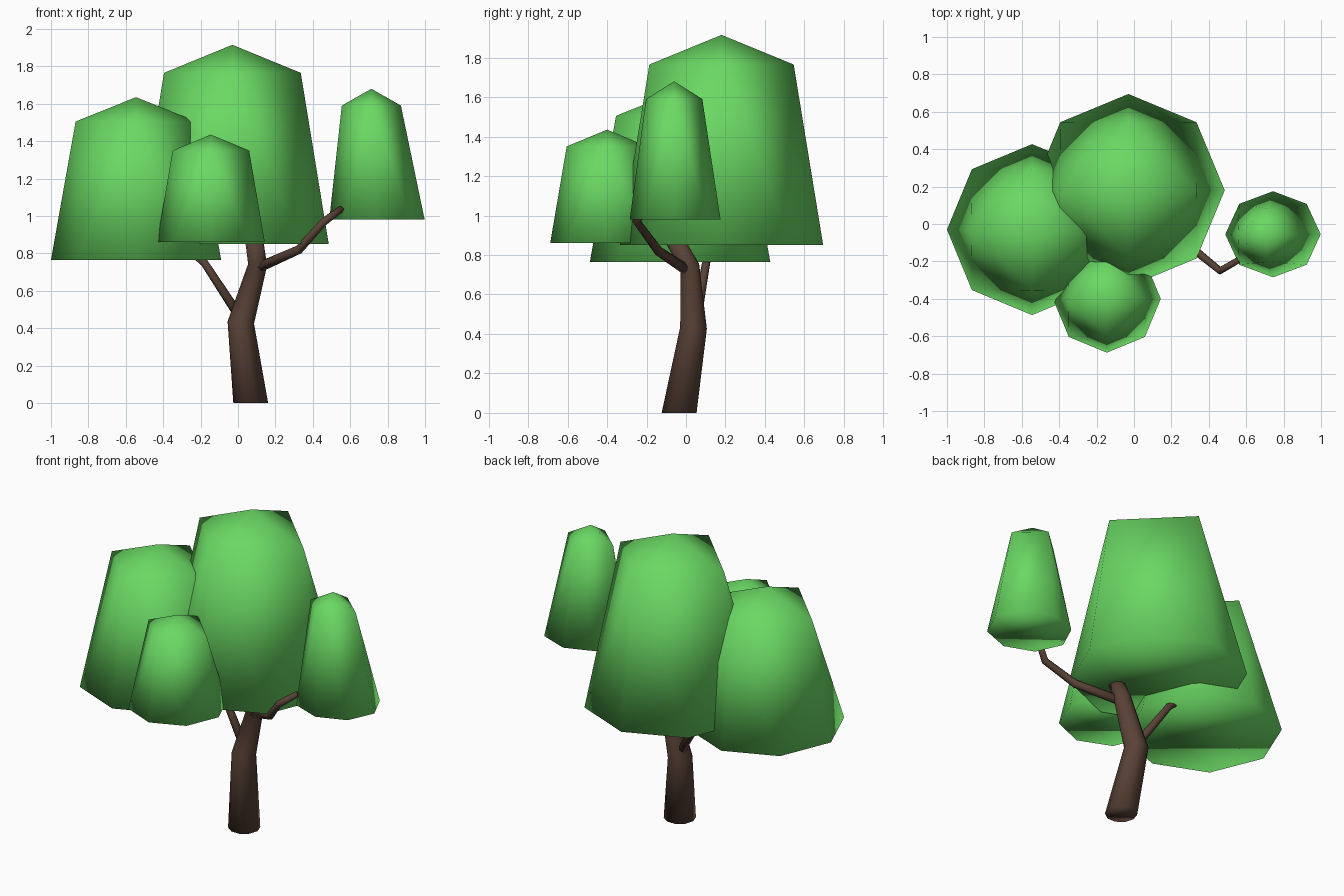
import bpy
import bmesh
from math import cos, sin, pi
from mathutils import Vector

cube = bpy.data.objects.get("Cube")
if cube:
    bpy.data.objects.remove(cube, do_unlink=True)


def material(name, colour):
    mat = bpy.data.materials.new(name)
    mat.use_nodes = True
    mat.diffuse_color = (*colour, 1)
    mat.node_tree.nodes["Principled BSDF"].inputs["Base Color"].default_value = (*colour, 1)
    return mat


LEAF = material("leaf green", (0.145, 0.69, 0.125))
BARK = material("bark brown", (0.098, 0.054, 0.037))


def finish(bm, name, mat):
    bmesh.ops.recalc_face_normals(bm, faces=bm.faces)
    for face in bm.faces:
        face.smooth = True
    mesh = bpy.data.meshes.new(name)
    bm.to_mesh(mesh)
    bm.free()
    mesh.materials.append(mat)
    obj = bpy.data.objects.new(name, mesh)
    bpy.context.collection.objects.link(obj)
    return obj


def crown(name, base, size, shoulder_z, top, shoulder=0.71):
    """Faceted dome: eight-sided base, four-point shoulder and an apex."""
    bm = bmesh.new()
    rx, ry = size
    low = [bm.verts.new((base[0] + rx * cos(i * pi / 4),
                         base[1] + ry * sin(i * pi / 4), base[2])) for i in range(8)]
    high = [bm.verts.new((top[0] + shoulder * rx * cos(i * pi / 2),
                          top[1] + shoulder * ry * sin(i * pi / 2), shoulder_z)) for i in range(4)]
    apex = bm.verts.new(top)
    for i in range(4):
        a, b = high[i], high[(i + 1) % 4]
        left, mid, right = low[2 * i], low[2 * i + 1], low[(2 * i + 2) % 8]
        for tri in ((a, b, apex), (left, mid, a), (mid, b, a), (mid, right, b)):
            bm.faces.new(tri)
    bm.faces.new(low[::-1])
    return finish(bm, name, LEAF)


def limb(name, points, radii, sides=8, level_start=False):
    """Tapered tube with closed ends through a few points."""
    bm = bmesh.new()
    pts = [Vector(p) for p in points]
    rings = []
    for i, (p, r) in enumerate(zip(pts, radii)):
        before = (p - pts[i - 1]).normalized() if i else Vector()
        after = (pts[i + 1] - p).normalized() if i + 1 < len(pts) else Vector()
        axis = (before + after).normalized()
        if i == 0 and level_start:
            axis = Vector((0, 0, 1))
        u = Vector((0, 1, 0)).cross(axis).normalized()
        v = axis.cross(u)
        rings.append([bm.verts.new(p + r * (u * cos(k * 2 * pi / sides) + v * sin(k * 2 * pi / sides)))
                      for k in range(sides)])
    for a, b in zip(rings, rings[1:]):
        for k in range(sides):
            n = (k + 1) % sides
            bm.faces.new((a[k], a[n], b[n], b[k]))
    bm.faces.new(rings[0][::-1])
    bm.faces.new(rings[-1])
    return finish(bm, name, BARK)


# Foliage
crown("main_crown", (-0.03, 0.18, 0.85), (0.515, 0.515), 1.765, (-0.03, 0.18, 1.915))
crown("right_crown", (-0.545, -0.03, 0.765), (0.455, 0.457), 1.505, (-0.545, -0.03, 1.635))
crown("front_crown", (-0.145, -0.40, 0.86), (0.288, 0.288), 1.35, (-0.145, -0.40, 1.435))
crown("left_crown", (0.743, -0.055, 0.98), (0.255, 0.23), 1.59, (0.713, -0.06, 1.68), 0.62)

# Trunk and branches
limb("trunk", [(0.068, -0.035, 0), (0.015, 0.038, 0.43), (0.105, 0.02, 0.74), (0.085, -0.06, 0.88)],
     [0.093, 0.071, 0.051, 0.048], 10, True)
limb("left_branch", [(0.10, 0.01, 0.72), (0.325, -0.14, 0.82), (0.46, -0.25, 0.97), (0.555, -0.195, 1.04)],
     [0.028, 0.024, 0.021, 0.018])
limb("right_branch", [(0.01, 0.05, 0.46), (-0.18, 0.10, 0.75), (-0.23, 0.11, 0.79)],
     [0.026, 0.021, 0.018])
